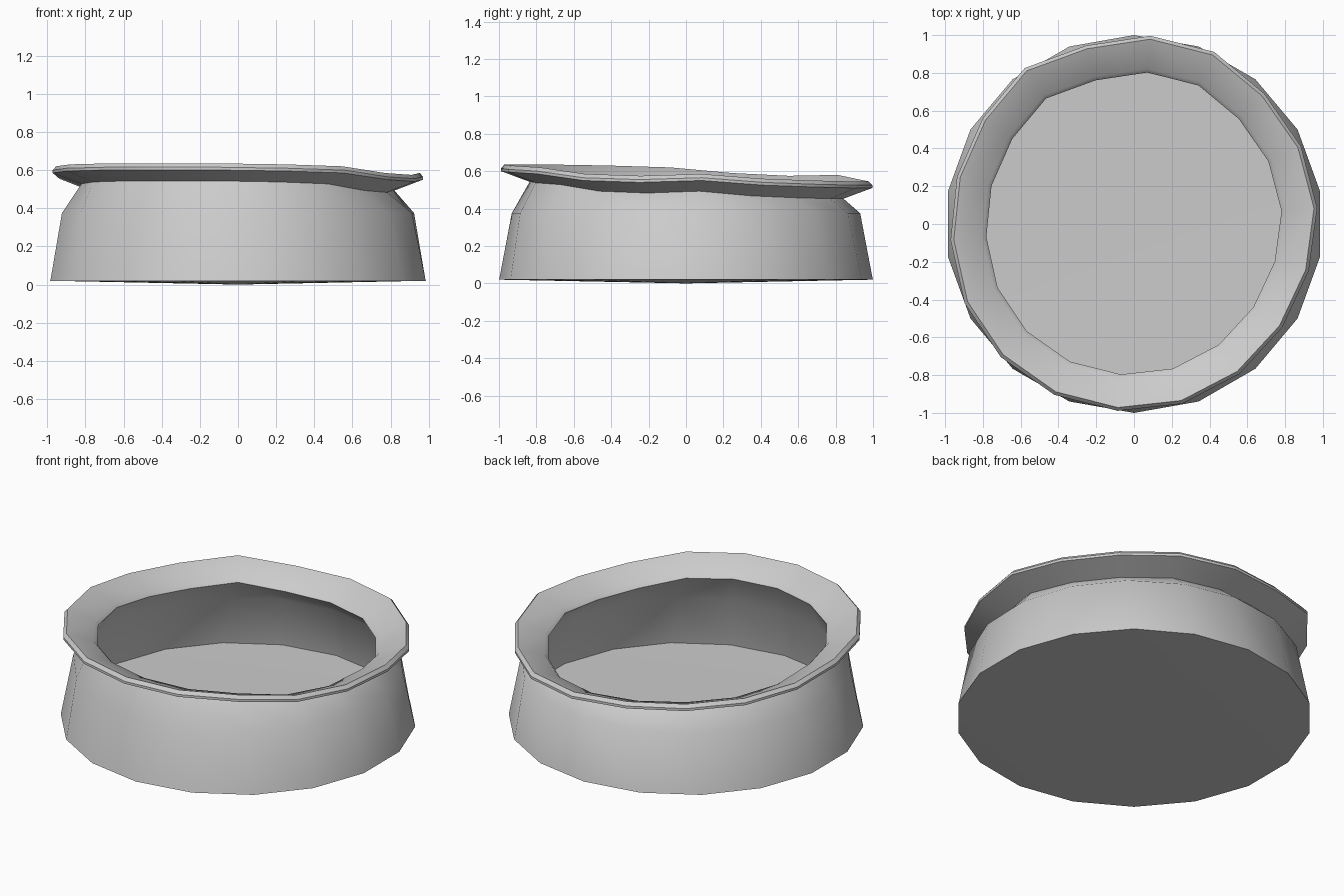
import bpy, bmesh
from math import cos, sin, radians

if "Cube" in bpy.data.objects:
    bpy.data.objects.remove(bpy.data.objects["Cube"])

N = 18
# uneven hand-made rim: height and radius at each corner, clockwise from the back
RIM_Z = [.545, .545, .55, .56, .585, .575, .585, .62, .63,
         .635, .635, .635, .63, .62, .59, .575, .58, .555]
RIM_R = [1.0, 1.005, .976, .975, .974, .958, .957, .97, .985,
         .993, .998, .997, .99, .975, .97, .977, 1.008, .978]

# profile rows: radius, height, share of rim waviness (0 or 1), twist in degrees
# with waviness 1 the radius scales the rim radius and height is below the rim
PROFILE = [
    (1.00, .020, 0, 0),     # foot
    (.997, .030, 0, 0),
    (.932, .375, 0, 2),     # shoulder
    (.845, -.092, 1, 5),    # neck outside
    (1.00, -.035, 1, 5),    # lip lower edge
    (1.00, -.020, 1, 5),
    (.982, .000, 1, 5),     # lip upper edge
    (.825, -.062, 1, 5),    # throat
    (.805, -.085, 1, 5),
    (.895, .365, 0, 2),     # inner shoulder
    (.963, .052, 0, 0),     # floor edge
]


def ring(bm, r, z, wavy, twist):
    verts = []
    for k in range(N):
        a = radians(90 - twist - k * 360 / N)
        rr = r * RIM_R[k] if wavy else r
        zz = RIM_Z[k] + z if wavy else z
        verts.append(bm.verts.new((rr * cos(a), rr * sin(a), zz)))
    return verts


bm = bmesh.new()
rings = [ring(bm, *row) for row in PROFILE]
# walls between neighbouring rings
for lo, hi in zip(rings, rings[1:]):
    for i in range(N):
        j = (i + 1) % N
        bm.faces.new((lo[i], lo[j], hi[j], hi[i]))
# slightly domed underside and inner floor
for loop, z in ((rings[0], 0.0), (rings[-1], .04)):
    c = bm.verts.new((0, 0, z))
    for i in range(N):
        bm.faces.new((loop[i], loop[(i + 1) % N], c))
bmesh.ops.recalc_face_normals(bm, faces=bm.faces)

mesh = bpy.data.meshes.new("bowl")
bm.to_mesh(mesh)
bm.free()
bowl = bpy.data.objects.new("bowl", mesh)
bpy.context.collection.objects.link(bowl)
bpy.context.view_layer.objects.active = bowl
bowl.select_set(True)
bpy.ops.object.shade_smooth_by_angle(angle=radians(40))
